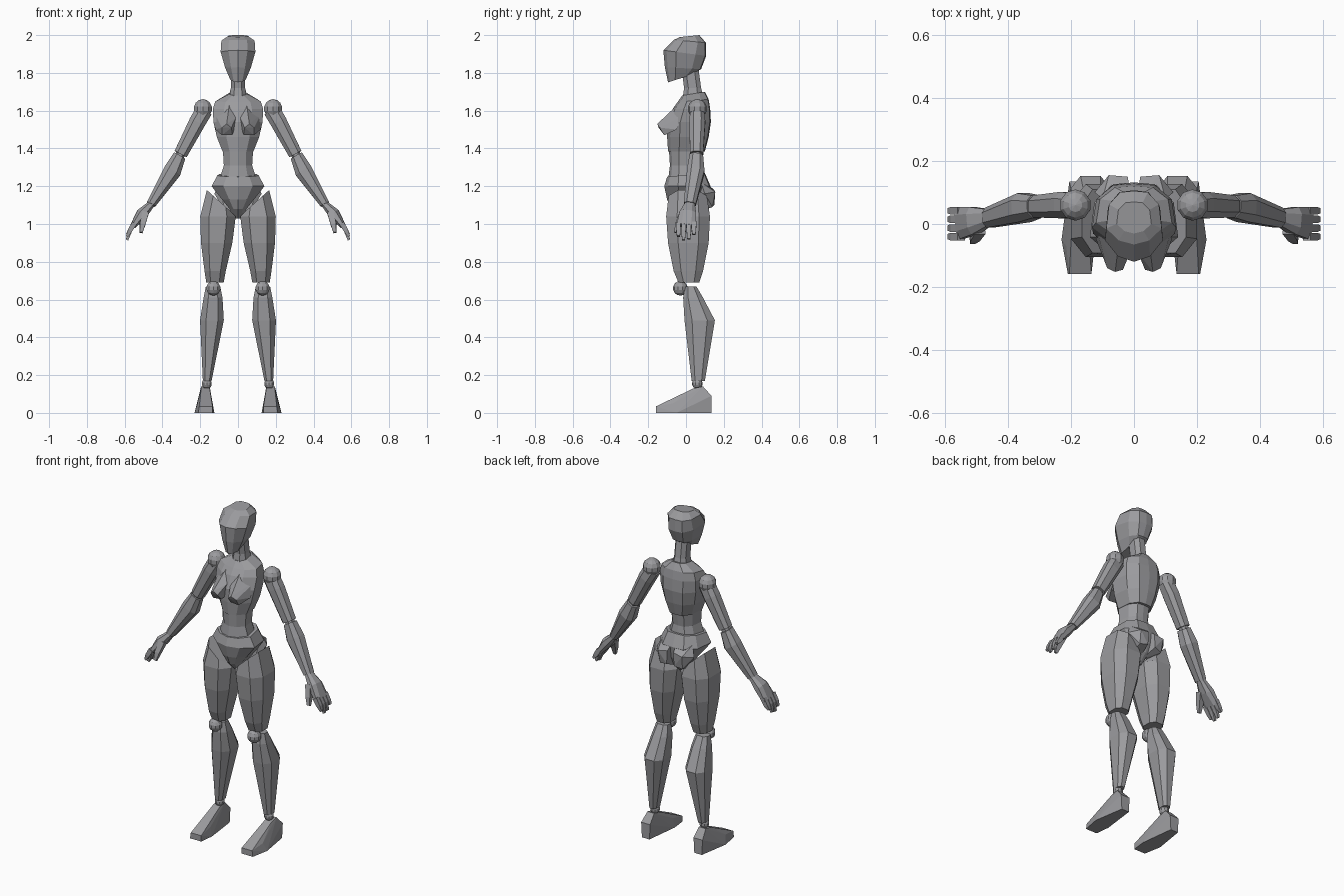
import bpy
import bmesh
from mathutils import Vector

default_cube = bpy.data.objects.get("Cube")
if default_cube:
    bpy.data.objects.remove(default_cube, do_unlink=True)

# Single matte grey
grey = bpy.data.materials.new("warm_grey")
grey.use_nodes = True
grey_colour = (0.33, 0.33, 0.345, 1)
grey.diffuse_color = grey_colour
grey.node_tree.nodes["Principled BSDF"].inputs["Base Color"].default_value = grey_colour

OCTAGON = [(1, -.5), (1, .5), (.5, 1), (-.5, 1), (-1, .5), (-1, -.5), (-.5, -1), (.5, -1)]
RIDGED = [(1, -.4), (.9, .5), (.5, .95), (0, 1), (-.5, .95), (-.9, .5), (-1, -.4),
          (-.55, -.85), (0, -1), (.55, -.85)]
BOX = [(1, -1), (1, 1), (-1, 1), (-1, -1)]


def finish(name, bm, side=1):
    """Mirror to the wanted side, fix the normals and make a flat shaded object."""
    for vert in bm.verts:
        vert.co.x *= side
    bmesh.ops.recalc_face_normals(bm, faces=bm.faces)
    mesh = bpy.data.meshes.new(name)
    bm.to_mesh(mesh)
    bm.free()
    mesh.materials.append(grey)
    part = bpy.data.objects.new(name, mesh)
    bpy.context.collection.objects.link(part)
    return part


def loft(name, sections, shape=OCTAGON, side=1):
    """Skin a row of (centre, u, v) sections and cap both ends."""
    bm = bmesh.new()
    rings = []
    for centre, u, v in sections:
        rings.append([bm.verts.new(centre + u * a + v * b) for a, b in shape])
    count = len(shape)
    for low, high in zip(rings, rings[1:]):
        for i in range(count):
            j = (i + 1) % count
            bm.faces.new((low[i], low[j], high[j], high[i]))
    bm.faces.new(rings[0][::-1])
    bm.faces.new(rings[-1])
    return finish(name, bm, side)


def slab(x, width, front, back, roll=0):
    """Roughly level section from its front and back (y, z) points."""
    front, back = Vector((x, *front)), Vector((x, *back))
    return (front + back) / 2, Vector((width, 0, roll)), (back - front) / 2


def level(z, x, width, front, back, roll=0):
    return slab(x, width, (front, z), (back, z), roll)


def limb(name, path, shape, side):
    """Sections square to a straight limb: (x, y, z, thickness, depth)."""
    axis = (Vector(path[-1][:3]) - Vector(path[0][:3])).normalized()
    u = Vector((0, 1, 0)).cross(axis).normalized()
    v = axis.cross(u)
    loft(name, [(Vector(p[:3]), u * p[3], v * p[4]) for p in path], shape, side)


def hull(name, points, side=1):
    bm = bmesh.new()
    for point in points:
        bm.verts.new(point)
    bmesh.ops.convex_hull(bm, input=bm.verts)
    finish(name, bm, side)


def ball(name, centre, radius, side):
    bm = bmesh.new()
    bmesh.ops.create_uvsphere(bm, u_segments=10, v_segments=7, radius=radius)
    bmesh.ops.translate(bm, verts=bm.verts, vec=centre)
    finish(name, bm, side)


# Head and neck
loft("head", [
    slab(0, .04, (-.095, 1.75), (.03, 1.79)),
    slab(0, .068, (-.112, 1.83), (.08, 1.82)),
    slab(0, .092, (-.12, 1.92), (.107, 1.89)),
    slab(0, .088, (-.065, 1.975), (.105, 1.96)),
    slab(0, .055, (-.03, 1.99), (.07, 2)),
], RIDGED)
loft("neck", [
    slab(0, .048, (-.02, 1.65), (.09, 1.68)),
    level(1.72, 0, .038, -.01, .08),
    level(1.83, 0, .038, -.025, .065),
])

# Torso
loft("chest", [
    level(1.385, 0, .082, -.095, .1),
    level(1.46, 0, .112, -.1, .12),
    level(1.54, 0, .13, -.1, .132),
    level(1.61, 0, .133, -.07, .128),
    slab(0, .12, (-.045, 1.645), (.12, 1.66)),
    slab(0, .05, (-.02, 1.68), (.1, 1.7)),
], RIDGED)
loft("abdomen", [
    level(1.23, 0, .1, -.095, .09),
    level(1.31, 0, .075, -.085, .075),
    level(1.39, 0, .08, -.09, .085),
], RIDGED)
loft("pelvis", [
    level(1.03, 0, .025, -.03, .05),
    level(1.08, 0, .045, -.08, .1),
    level(1.13, 0, .085, -.1, .12),
    level(1.2, 0, .14, -.115, .13),
    slab(0, .11, (-.1, 1.25), (.1, 1.27)),
], RIDGED)

for side, label in ((1, "left_"), (-1, "right_")):
    hull(label + "breast", [
        (.045, -.035, 1.64), (.12, -.01, 1.58), (.012, -.09, 1.56), (.06, -.152, 1.53),
        (.035, -.145, 1.51), (.085, -.14, 1.51), (.03, -.115, 1.475), (.085, -.115, 1.47),
        (.12, -.05, 1.5), (.015, -.06, 1.5)], side)
    hull(label + "buttock", [
        (.008, .08, 1.24), (.1, .08, 1.22), (.02, .15, 1.18), (.08, .155, 1.17),
        (.125, .1, 1.16), (.025, .15, 1.1), (.075, .14, 1.09), (.01, .06, 1.06),
        (.07, .06, 1.07)], side)

    # Leg
    loft(label + "thigh", [
        level(.69, .122, .046, -.04, .07),
        level(.75, .121, .056, -.065, .09),
        level(.9, .113, .083, -.095, .12),
        level(1.04, .106, .094, -.105, .127),
        level(1.12, .098, .067, -.092, .11, .06),
    ], OCTAGON, side)
    ball(label + "knee", (.13, -.03, .66), .039, side)
    loft(label + "shin", [
        level(.17, .163, .023, .03, .1),
        level(.49, .138, .063, -.008, .153),
        level(.61, .132, .05, -.015, .09),
        level(.67, .132, .038, -.005, .055),
    ], OCTAGON, side)
    ball(label + "ankle", (.165, .06, .155), .028, side)
    hull(label + "foot", [
        (.15, .135, 0), (.2, .135, 0), (.145, .135, .09), (.205, .135, .09),
        (.15, .09, .14), (.195, .09, .14), (.15, .04, .13), (.195, .04, .13),
        (.135, -.07, .055), (.215, -.07, .05), (.125, -.07, 0), (.23, -.05, 0),
        (.135, -.158, .035), (.205, -.158, .035), (.135, -.158, 0), (.21, -.158, 0)], side)

    # Arm
    ball(label + "shoulder", (.186, .06, 1.61), .051, side)
    limb(label + "upper_arm", [
        (.18, .06, 1.6, .045, .037), (.215, .06, 1.54, .044, .042),
        (.304, .056, 1.37, .036, .035)], OCTAGON, side)
    limb(label + "elbow", [
        (.295, .056, 1.39, .025, .026), (.325, .055, 1.33, .025, .026)], OCTAGON, side)
    limb(label + "forearm", [
        (.31, .055, 1.36, .034, .036), (.348, .052, 1.28, .047, .046),
        (.46, .02, 1.105, .025, .032)], OCTAGON, side)

    # Hand
    limb(label + "palm", [
        (.455, .022, 1.11, .018, .024), (.508, .01, 1.055, .03, .044),
        (.555, .003, .99, .016, .052)], OCTAGON, side)
    for number, (y, tip) in enumerate(((-.04, .935), (-.013, .915), (.015, .92), (.042, .945))):
        limb(f"{label}finger_{number + 1}", [
            (.548, y, 1.005, .014, .012), (.572, y, .965, .012, .012),
            (.587, y, tip, .006, .008)], BOX, side)
    limb(label + "thumb", [
        (.49, -.015, 1.06, .018, .018), (.505, -.042, 1.0, .015, .014),
        (.513, -.056, .955, .008, .008)], BOX, side)
